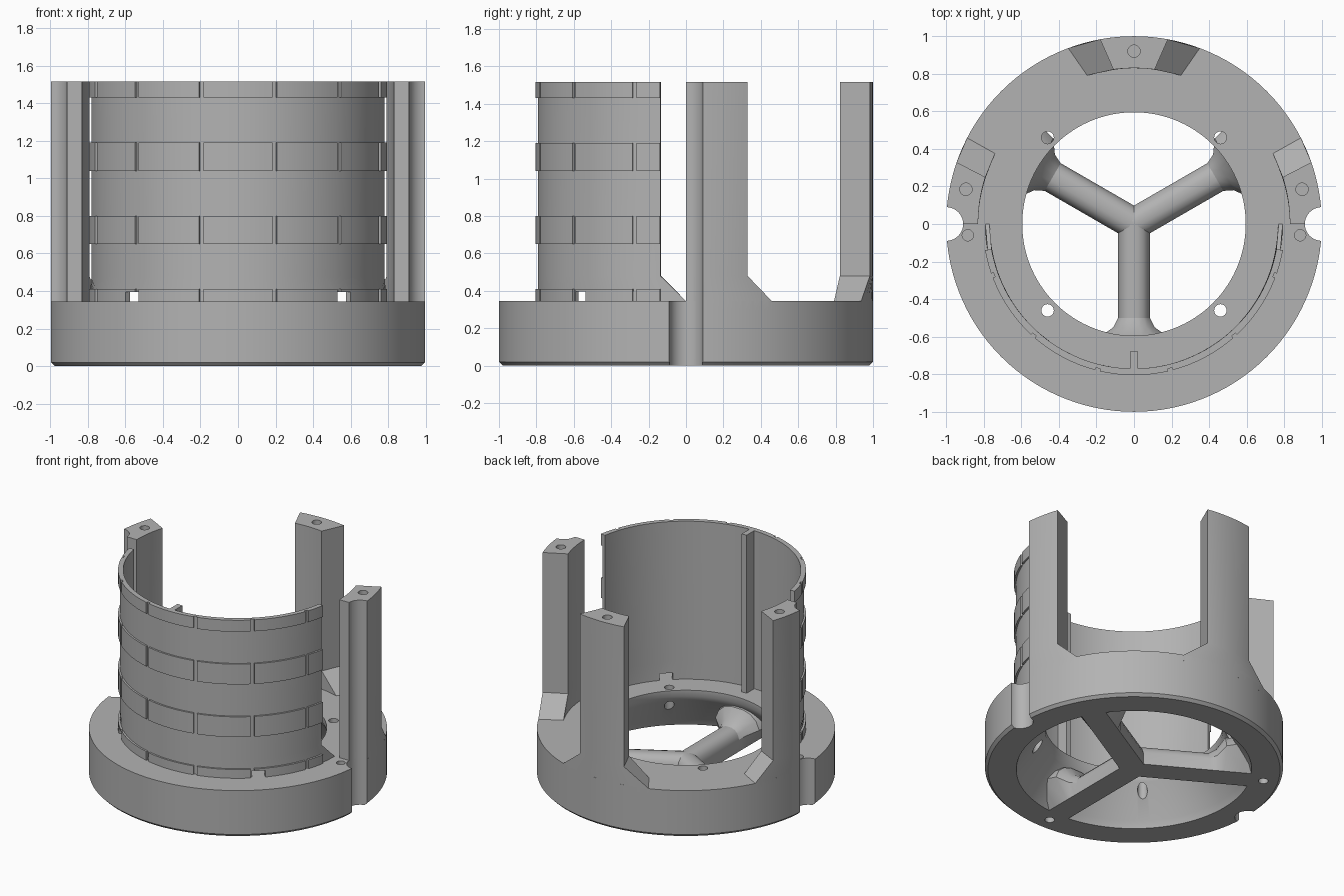
import bpy, bmesh
from math import sin, cos, pi, radians
from mathutils import Vector

cube = bpy.data.objects.get("Cube")
if cube:
    bpy.data.objects.remove(cube)

TOP, BASE = 1.515, 0.345

grey = bpy.data.materials.new("plain_grey")
grey.use_nodes = True
grey.diffuse_color = (0.45, 0.45, 0.45, 1)
grey.node_tree.nodes["Principled BSDF"].inputs["Base Color"].default_value = (0.45, 0.45, 0.45, 1)


def polar(r, degrees, z):
    return Vector((r * cos(radians(degrees)), r * sin(radians(degrees)), z))


def add_loft(bm, sections, closed=False):
    """Skin matching point loops; open lofts get strips of quads as caps."""
    rows = [[bm.verts.new(p) for p in s] for s in sections]
    n = len(rows[0])
    for a, b in zip(rows, rows[1:] + (rows[:1] if closed else [])):
        for i in range(n):
            j = (i + 1) % n
            bm.faces.new((a[i], a[j], b[j], b[i]))
    if not closed:
        for row in (rows[0], rows[-1]):
            for i in range(n // 2 - 1):
                bm.faces.new((row[i], row[i + 1], row[n - 2 - i], row[n - 1 - i]))


def finish(name, bm):
    bmesh.ops.recalc_face_normals(bm, faces=bm.faces)
    mesh = bpy.data.meshes.new(name)
    bm.to_mesh(mesh)
    bm.free()
    obj = bpy.data.objects.new(name, mesh)
    bpy.context.collection.objects.link(obj)
    mesh.materials.append(grey)
    return obj


def arc_section(z, r_in, r_out, inner, outer, steps):
    """Closed ring-sector outline; inner and outer are angle ranges."""
    def arc(r, span):
        return [polar(r, span[0] + (span[1] - span[0]) * i / steps, z) for i in range(steps + 1)]
    return arc(r_out, outer) + arc(r_in, inner)[::-1]


def activate(obj):
    bpy.ops.object.select_all(action="DESELECT")
    obj.select_set(True)
    bpy.context.view_layer.objects.active = obj


def cut(obj, cutters):
    for cutter in cutters:
        mod = obj.modifiers.new("cut", "BOOLEAN")
        mod.operation, mod.solver, mod.object = "DIFFERENCE", "EXACT", cutter
        activate(obj)
        bpy.ops.object.modifier_apply(modifier=mod.name)


def cylinder(x, y, r, z0, z1, sides=24):
    bm = bmesh.new()
    bmesh.ops.create_cone(bm, cap_ends=True, segments=sides, radius1=r, radius2=r, depth=z1 - z0)
    bmesh.ops.translate(bm, verts=bm.verts, vec=(x, y, (z0 + z1) / 2))
    obj = finish("cutter", bm)
    obj.hide_render = True
    return obj


# Base ring with a hollow that widens towards the bottom
profile = [(0.98, 0), (1, 0.02), (1, BASE), (0.595, BASE), (0.595, 0.3),
           (0.615, 0.26), (0.77, 0.05), (0.79, 0)]
bm = bmesh.new()
add_loft(bm, [[polar(r, a * 3, z) for r, z in profile] for a in range(120)], closed=True)
base = finish("base_ring", bm)

# Three posts with sloped feet
def post(name, foot_in, foot_out, post_in, post_out):
    bm = bmesh.new()
    levels = [(0.3, foot_in, foot_out), (BASE, foot_in, foot_out),
              (0.48, post_in, post_out), (TOP, post_in, post_out)]
    add_loft(bm, [arc_section(z, 0.83, 1, i, o, 10) for z, i, o in levels])
    return finish(name, bm)


back_post = post("back_post", (72.5, 107.5), (69.5, 110.5), (82.4, 97.6), (79.6, 100.4))
left_post = post("left_post", (0, 26.9), (0, 27.3), (0, 17.5), (0, 19.2))
right_post = post("right_post", (180, 153.1), (180, 152.7), (180, 162.5), (180, 160.8))

# Curved front wall with flared ends
bm = bmesh.new()
sections = []
for z, end in ((0.3, 0), (BASE, 0), (0.48, 10), (TOP, 10)):
    span = (180 + end, 360 - end)
    sections.append(arc_section(z, 0.77, 0.792, span, span, 64))
add_loft(bm, sections)
wall = finish("front_wall", bm)

# Raised bands split by narrow vertical gaps
bm = bmesh.new()
gaps = [-70, -42, -14, 14, 42, 70]
starts = [-80] + [g + 0.9 for g in gaps]
ends = [g - 0.9 for g in gaps] + [80]
for z0, z1 in ((0.34, 0.41), (0.65, 0.8), (1.04, 1.19), (1.43, TOP)):
    for a, b in zip(starts, ends):
        span = (a - 90, b - 90)
        add_loft(bm, [arc_section(z, 0.78, 0.805, span, span, 8) for z in (z0, z1)])
bands = finish("wall_bands", bm)

# Upright rib inside the wall
bm = bmesh.new()
bmesh.ops.create_cube(bm, size=1)
bmesh.ops.scale(bm, verts=bm.verts, vec=(0.04, 0.095, TOP - 0.3))
bmesh.ops.translate(bm, verts=bm.verts, vec=(0, -0.7275, (TOP + 0.3) / 2))
rib = finish("wall_rib", bm)

# Three rounded spokes that flare into the ring
spokes = []
for name, angle in (("front_spoke", -90), ("left_spoke", 30), ("right_spoke", 150)):
    along = polar(1, angle, 0)
    side = polar(1, angle + 90, 0)
    sections = []
    for r, w, h in ((0, 0.085, 0.16), (0.5, 0.085, 0.16), (0.55, 0.11, 0.19),
                    (0.6, 0.18, 0.26), (0.72, 0.21, 0.29), (0.82, 0.21, 0.29)):
        half = [(0.085, 0), (w, 0.55 * h), (0.85 * w, 0.78 * h), (0.6 * w, 0.93 * h), (0.25 * w, h)]
        outline = half + [(-s, z) for s, z in half[::-1]]
        sections.append([along * r + side * s + Vector((0, 0, z)) for s, z in outline])
    bm = bmesh.new()
    add_loft(bm, sections)
    spokes.append(finish(name, bm))

# Grooves, screw holes and wall slots
grooves = [cylinder(s, 0, 0.09, -0.1, 1.7, 40) for s in (-1, 1)]
ring_holes = [cylinder(x, y, 0.033, -0.1, 0.5) for x in (-0.46, 0.46) for y in (-0.46, 0.46)]
ledge_holes = [cylinder(s * 0.885, -0.06, 0.03, 0.2, 0.5) for s in (-1, 1)]
under_holes = []
for a in (-90, 30, 150):
    p = polar(0.88, a, 0)
    under_holes.append(cylinder(p.x, p.y, 0.033, -0.1, 0.15))
post_holes = [cylinder(x, y, 0.033, 1.3, 1.7) for x, y in ((0, 0.92), (-0.895, 0.185), (0.895, 0.185))]
slots = []
for s in (-1, 1):
    p = polar(0.8, -90 + s * 45, 0)
    slot = cylinder(p.x, p.y, 0.064, BASE, 0.395, 4)
    slots.append(slot)

cut(base, grooves + ring_holes + ledge_holes + under_holes)
cut(back_post, post_holes[:1])
cut(right_post, [grooves[0], post_holes[1]])
cut(left_post, [grooves[1], post_holes[2]])
cut(wall, slots)
cut(bands, slots)
for cutter in grooves + ring_holes + ledge_holes + under_holes + post_holes + slots:
    bpy.data.objects.remove(cutter)

# Smooth curved surfaces, keep crisp edges
for obj in [base, back_post, left_post, right_post, wall, bands, rib] + spokes:
    activate(obj)
    bpy.ops.object.shade_smooth_by_angle(angle=radians(28))
